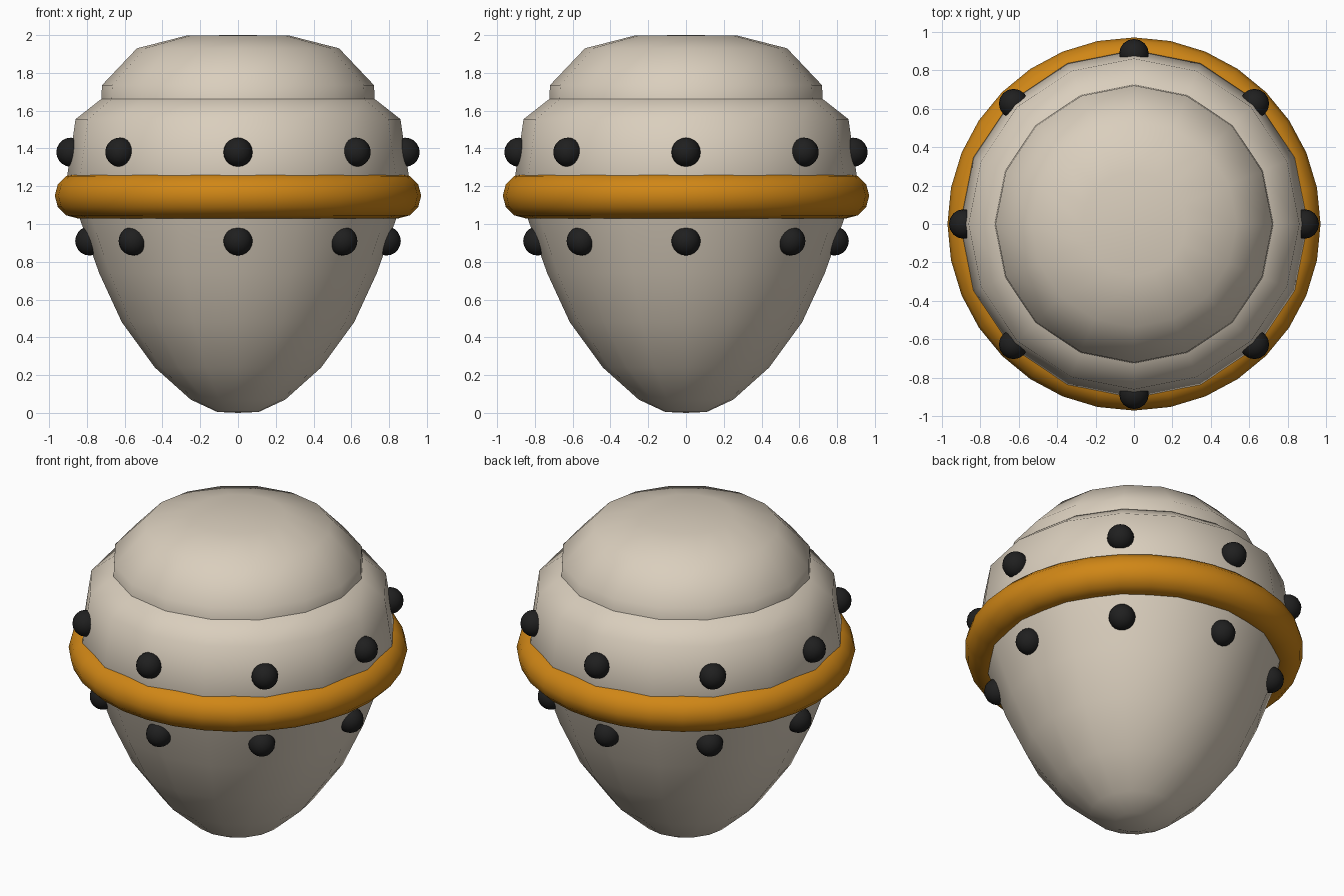
import bpy
import math
from mathutils import Matrix

cube = bpy.data.objects.get("Cube")
if cube:
    bpy.data.objects.remove(cube, do_unlink=True)

import bmesh


def material(name, rgb):
    mat = bpy.data.materials.new(name)
    mat.use_nodes = True
    colour = (*rgb, 1)
    mat.diffuse_color = colour
    node = next(n for n in mat.node_tree.nodes if n.type == "BSDF_PRINCIPLED")
    node.inputs["Base Color"].default_value = colour
    node.inputs["Roughness"].default_value = 0.6
    return mat


cream = material("cream", (0.70, 0.62, 0.51))
orange = material("orange", (0.63, 0.24, 0.008))
black = material("black", (0.014, 0.014, 0.014))


def finish(name, bm, mat, angle=None):
    """Turn a bmesh into a shaded object."""
    bmesh.ops.recalc_face_normals(bm, faces=bm.faces)
    mesh = bpy.data.meshes.new(name)
    bm.to_mesh(mesh)
    bm.free()
    mesh.materials.append(mat)
    obj = bpy.data.objects.new(name, mesh)
    bpy.context.collection.objects.link(obj)
    bpy.ops.object.select_all(action="DESELECT")
    obj.select_set(True)
    bpy.context.view_layer.objects.active = obj
    if angle:
        bpy.ops.object.shade_smooth_by_angle(angle=math.radians(angle))
    else:
        bpy.ops.object.shade_smooth()
    return obj


def lathe(name, profile, sides, mat, closed=False, angle=None):
    """Spin a profile of (radius, height) points around z."""
    bm = bmesh.new()
    verts = [bm.verts.new((r, 0, z)) for r, z in profile]
    pairs = list(zip(verts, verts[1:]))
    if closed:
        pairs.append((verts[-1], verts[0]))
    edges = [bm.edges.new(p) for p in pairs]
    bmesh.ops.spin(bm, geom=verts + edges, cent=(0, 0, 0), axis=(0, 0, 1),
                   angle=math.tau, steps=sides, use_merge=False)
    bmesh.ops.remove_doubles(bm, verts=bm.verts, dist=0.0005)
    return finish(name, bm, mat, angle)


# Tapered body with a rounded shoulder
lathe("body", [(0, 0), (0.11, 0.005), (0.25, 0.07), (0.44, 0.24), (0.615, 0.48),
               (0.735, 0.74), (0.835, 1.02), (0.905, 1.25), (0.86, 1.555),
               (0.72, 1.665), (0.5, 1.7), (0, 1.72)], 16, cream)

# Domed cap on the shoulder
lathe("cap", [(0.725, 1.64), (0.72, 1.735), (0.535, 1.93), (0.27, 1.998), (0, 2.0)],
      16, cream)

# Round band about the waist
section = [(0.85 + 0.12 * math.cos(a), 1.15 + 0.12 * math.sin(a))
           for a in (math.tau * i / 12 for i in range(12))]
lathe("band", section, 32, orange, closed=True)

# Two rows of studs, above and below the band
for row, radius, height in (("upper", 0.885, 1.38), ("lower", 0.785, 0.91)):
    for i in range(8):
        bm = bmesh.new()
        place = (Matrix.Rotation(math.tau * i / 8, 4, "Z")
                 @ Matrix.Translation((radius, 0, height)))
        bmesh.ops.create_uvsphere(bm, u_segments=16, v_segments=10,
                                  radius=0.077, matrix=place)
        finish(f"{row}_stud_{i + 1}", bm, black)
